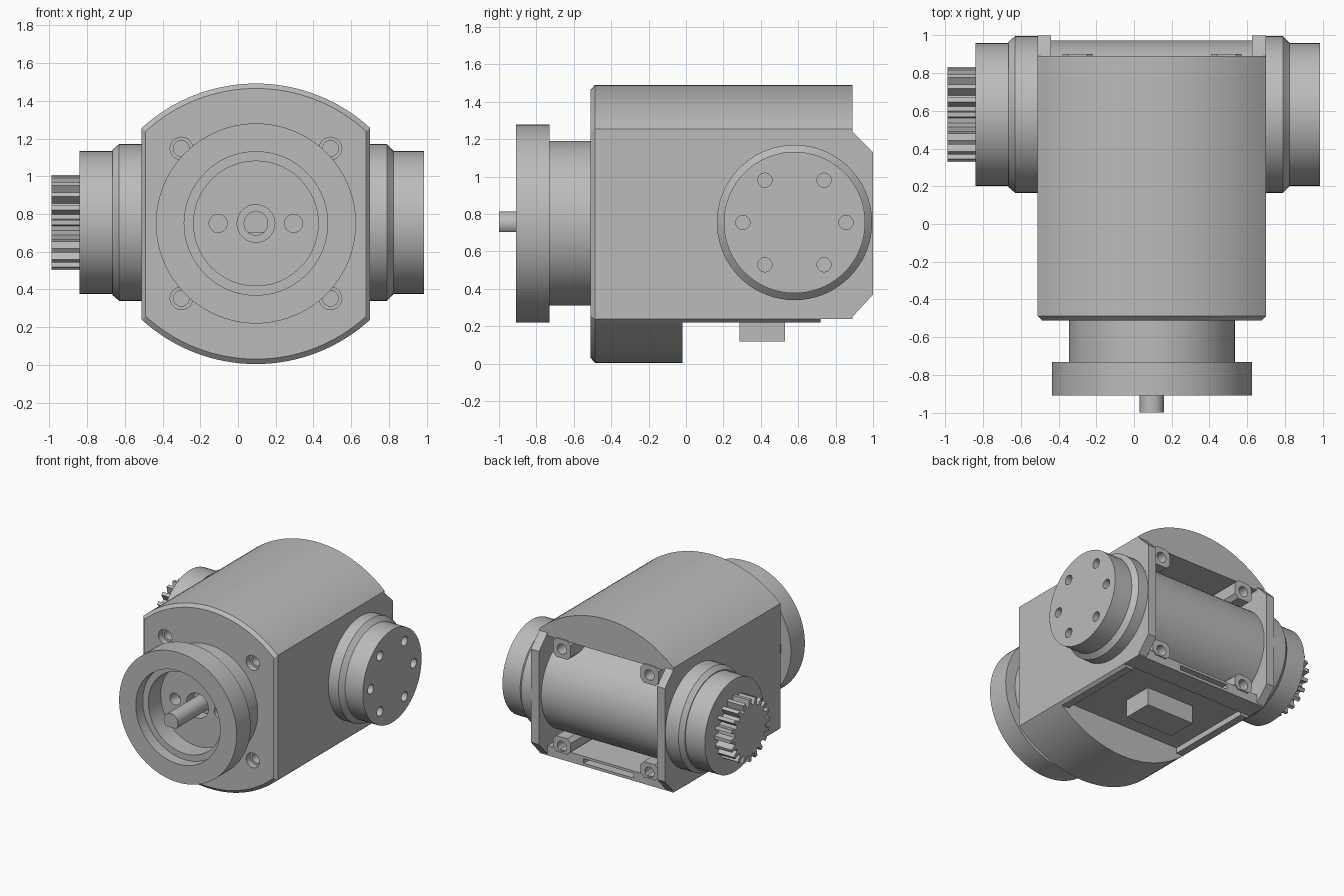
import bpy, bmesh, math
from mathutils import Vector, Matrix

if "Cube" in bpy.data.objects:
    bpy.data.objects.remove(bpy.data.objects["Cube"])

CX, CZ = 0.095, 0.75      # main axis
AY, AZ = 0.58, 0.755      # cross axis

metal = bpy.data.materials.new("grey metal")
metal.use_nodes = True
GREY = (0.5, 0.5, 0.5, 1)
metal.diffuse_color = GREY
metal.node_tree.nodes["Principled BSDF"].inputs["Base Color"].default_value = GREY


def finish(name, bm):
    bmesh.ops.remove_doubles(bm, verts=bm.verts, dist=1e-5)
    bmesh.ops.recalc_face_normals(bm, faces=bm.faces)
    mesh = bpy.data.meshes.new(name)
    bm.to_mesh(mesh)
    bm.free()
    mesh.materials.append(metal)
    obj = bpy.data.objects.new(name, mesh)
    bpy.context.collection.objects.link(obj)
    return obj


def box(name, x, y, z, bevel=0):
    bm = bmesh.new()
    bmesh.ops.create_cube(bm, size=1)
    for v in bm.verts:
        v.co = [(a + b) / 2 + c * (b - a) for (a, b), c in zip((x, y, z), v.co)]
    if bevel:
        edges = [e for e in bm.edges
                 if abs(e.verts[0].co.y - e.verts[1].co.y) > 0.01]
        bmesh.ops.bevel(bm, geom=edges, offset=bevel, segments=1, affect='EDGES')
    return finish(name, bm)


def extrude(name, loop, step):
    bm = bmesh.new()
    face = bm.faces.new([bm.verts.new(p) for p in loop])
    geom = bmesh.ops.extrude_face_region(bm, geom=[face])["geom"]
    verts = [g for g in geom if isinstance(g, bmesh.types.BMVert)]
    bmesh.ops.translate(bm, verts=verts, vec=step)
    # the source face stays behind as the first cap
    return finish(name, bm)


def lathe(name, axis, profile, centre, steps=72):
    """Spin (radius, position) points round the x or y axis."""
    bm = bmesh.new()
    d = Vector((1, 0, 0)) if axis == 'x' else Vector((0, 1, 0))
    up = Vector((0, 0, 1))
    vs = [bm.verts.new(Vector(centre) + up * r + d * t) for r, t in profile]
    es = [bm.edges.new(p) for p in zip(vs, vs[1:])]
    bmesh.ops.spin(bm, geom=vs + es, cent=centre, axis=d, dvec=(0, 0, 0),
                   angle=2 * math.pi, steps=steps)
    return finish(name, bm)


def rod(name, axis, r, a, b, centre, steps=32):
    return lathe(name, axis, [(0, a), (r, a), (r, b), (0, b)], centre, steps)


def apply_boolean(obj, tools, operation='DIFFERENCE'):
    for tool in tools:
        tool.hide_render = True
        mod = obj.modifiers.new("cut", 'BOOLEAN')
        mod.operation, mod.solver, mod.object = operation, 'EXACT', tool
        bpy.context.view_layer.objects.active = obj
        bpy.ops.object.modifier_apply(modifier=mod.name)
        bpy.data.objects.remove(tool)


# Housing: flat sides with shallow arcs above and below, chamfered front rim
HALF_W, CORNER, R = 0.605, 0.508, 0.896
half_angle = math.asin(HALF_W / R)
section = []
for s in (1, -1):
    for i in range(33):
        a = half_angle * (1 - i / 16)
        section.append((s * R * math.sin(a),
                        s * (CORNER + R * (math.cos(a) - math.cos(half_angle)))))
bm = bmesh.new()
rings = [[bm.verts.new((CX + x * k, y, CZ - 0.002 + z * k)) for x, z in section]
         for y, k in ((-0.51, 0.965), (-0.487, 1), (0.89, 1))]
n = len(section)
for a, b in zip(rings, rings[1:]):
    for i in range(n):
        j = (i + 1) % n
        bm.faces.new((a[i], a[j], b[j], b[i]))
bm.faces.new(rings[0])
bm.faces.new(rings[-1])
housing = finish("housing", bm)

bolts = [(CX + sx * 0.395, CZ + sz * 0.397) for sx in (1, -1) for sz in (1, -1)]
cutters = [
    box("cut_belly", (-1, 1), (-0.02, 1.2), (-0.2, 0.22)),
    box("cut_tail", (-1, 1), (0.72, 1.2), (-0.2, 0.24)),
    box("cut_cover", (CX - 0.52, CX + 0.52), (-0.02, 0.72), (0.1, 0.265)),
    box("cut_cavity", (-0.44, 0.625), (0.25, 1.2), (0.32, 1.215)),
    box("cut_slot", (-0.15, 0.3), (0.8, 1.2), (0.262, 0.3)),
]
for x, z in bolts:
    cutters.append(lathe("cut_bolt", 'y', [(0, -0.6), (0.06, -0.6), (0.06, -0.46),
                         (0.042, -0.46), (0.042, -0.36), (0, -0.36)], (x, 0, z), 24))
apply_boolean(housing, cutters)

# Side cheeks carrying the cross axis
for name, x in (("left_cheek", 0.625), ("right_cheek", -0.51)):
    cheek = [(0.5, 0.24), (0.88, 0.24), (1, 0.37), (1, 1.13), (0.89, 1.24), (0.5, 1.24)]
    extrude(name, [(x, y, z) for y, z in cheek], (0.075 if x > 0 else 0.07, 0, 0))

# Rear bolt lugs in the corners of the opening
for i, (x, z) in enumerate(bolts):
    z0, z1 = (z - 0.075, 1.225) if z > CZ else (0.3, z + 0.075)
    lug = box(f"rear_lug_{i + 1}", (x - 0.08, x + 0.08), (0.5, 0.9), (z0, z1), 0.03)
    apply_boolean(lug, [rod("cut_lug", 'y', 0.042, 0.75, 1, (x, 0, z), 24)])

box("connector_block", (-0.12, 0.31), (0.285, 0.53), (0.12, 0.28))

# Cross cylinder and end hubs
cross = (0, AY, AZ)
rod("cross_cylinder", 'x', 0.393, -0.46, 0.64, cross, 72)
left_hub = lathe("left_hub", 'x', [(0, 0.68), (0.415, 0.68), (0.415, 0.79),
                 (0.378, 0.825), (0.378, 0.985), (0, 0.985)], cross)
holes = []
for deg in (0, 55, 125, 180, 235, 305):
    a = math.radians(deg)
    c = (0, AY + 0.276 * math.cos(a), AZ + 0.276 * math.sin(a))
    holes.append(rod("cut_hub", 'x', 0.038, 0.88, 1.1, c, 24))
apply_boolean(left_hub, holes)
lathe("right_hub", 'x', [(0, -0.49), (0.415, -0.49), (0.415, -0.63), (0.385, -0.665),
      (0.378, -0.665), (0.378, -0.84), (0, -0.84)], cross)

# Toothed output
TEETH = 20
gear = []
for i in range(TEETH):
    for frac, r in ((-0.3, 0.2), (-0.17, 0.253), (0.17, 0.253), (0.3, 0.2)):
        a = 2 * math.pi * (i + frac) / TEETH
        gear.append((-0.83, AY + r * math.cos(a), AZ + r * math.sin(a)))
extrude("output_gear", gear, (-0.157, 0, 0))

# Front flange with stepped recess
axis = (CX, 0, CZ)
flange = lathe("front_flange", 'y', [(0, -0.5), (0.44, -0.5), (0.44, -0.73), (0.53, -0.73),
               (0.53, -0.91), (0.38, -0.91), (0.38, -0.82), (0.33, -0.82),
               (0.33, -0.66), (0, -0.66)], axis, 96)
apply_boolean(flange, [rod("cut_flange", 'y', r, -0.8, -0.56, (CX + dx, 0, CZ))
                       for r, dx in ((0.1, 0), (0.048, 0.2), (0.048, -0.2))])

# Input shaft with a flat on its underside
shaft = rod("input_shaft", 'y', 0.065, -1, -0.54, axis)
apply_boolean(shaft, [box("cut_flat", (-0.2, 0.4), (-1.1, -0.67), (0.5, 0.703))])

# Smooth curved surfaces, keep machined edges sharp
bpy.ops.object.select_all(action='DESELECT')
for obj in bpy.context.collection.objects:
    if obj.type == 'MESH' and metal.name in obj.data.materials:
        obj.select_set(True)
        bpy.context.view_layer.objects.active = obj
bpy.ops.object.shade_smooth_by_angle(angle=math.radians(20))
